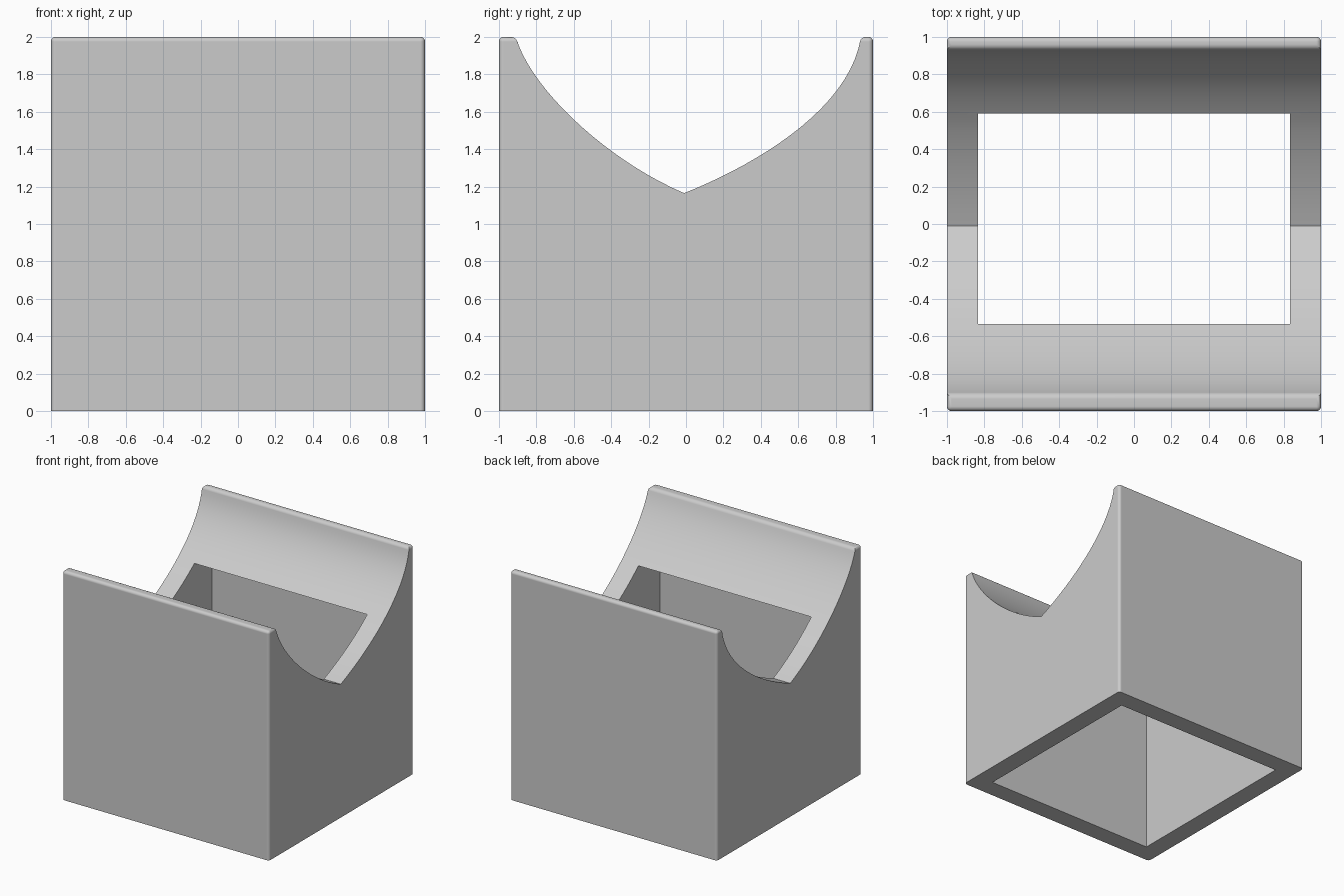
import bpy
import bmesh
from mathutils import Vector
from mathutils.geometry import interpolate_bezier

default = bpy.data.objects.get("Cube")
if default:
    bpy.data.objects.remove(default, do_unlink=True)

# Plain grey material
grey = bpy.data.materials.new("light grey")
grey.use_nodes = True
colour = (0.6, 0.6, 0.6, 1)
grey.diffuse_color = colour
grey.node_tree.nodes["Principled BSDF"].inputs["Base Color"].default_value = colour


def arc(*points, count=20):
    """Points of a cubic curve in the side (y, z) plane."""
    return interpolate_bezier(*[Vector((0, y, z)) for y, z in points], count)


def mesh_object(name, bm):
    mesh = bpy.data.meshes.new(name)
    bm.to_mesh(mesh)
    bm.free()
    mesh.materials.append(grey)
    obj = bpy.data.objects.new(name, mesh)
    bpy.context.collection.objects.link(obj)
    return obj


# Block with a pointed cradle in its top: side profile extruded across x
front_curve = arc((-0.91, 2), (-0.83, 1.72), (-0.42, 1.34), (-0.01, 1.165))
back_curve = arc((-0.01, 1.165), (0.38, 1.32), (0.88, 1.62), (0.935, 2))
corners = [Vector((0, y, z)) for y, z in ((1, 2), (1, 0), (-1, 0), (-1, 2))]
profile = front_curve + back_curve[1:] + corners

bm = bmesh.new()
side = bm.faces.new([bm.verts.new(p - Vector((1, 0, 0))) for p in profile])
grown = bmesh.ops.extrude_face_region(bm, geom=[side])
bmesh.ops.translate(bm, vec=(2, 0, 0),
                    verts=[g for g in grown["geom"] if isinstance(g, bmesh.types.BMVert)])
bmesh.ops.recalc_face_normals(bm, faces=bm.faces)


# Round the rims and the upright corners
def is_rounded(edge):
    a, b = (v.co for v in edge.verts)
    on_rim = min(a.z, b.z) > 1.999
    upright = abs(a.z - b.z) > 1.9
    return on_rim or upright


bmesh.ops.bevel(bm, geom=[e for e in bm.edges if is_rounded(e)], offset=0.025,
                segments=4, profile=0.5, affect="EDGES", clamp_overlap=True)
block = mesh_object("cradle_block", bm)

# Square cavity, open below and breaking through the cradle
bm = bmesh.new()
bmesh.ops.create_cube(bm, size=1)
bmesh.ops.scale(bm, vec=(1.67, 1.67, 2), verts=bm.verts)
bmesh.ops.translate(bm, vec=(0, 0, 0.5), verts=bm.verts)
cutter = mesh_object("cavity_cutter", bm)
cutter.hide_render = True

bpy.ops.object.select_all(action="DESELECT")
block.select_set(True)
bpy.context.view_layer.objects.active = block
cut = block.modifiers.new("cavity", "BOOLEAN")
cut.operation = "DIFFERENCE"
cut.solver = "EXACT"
cut.object = cutter
bpy.ops.object.modifier_apply(modifier=cut.name)
bpy.data.objects.remove(cutter, do_unlink=True)

# Smooth curves and rims with crisp corners
bpy.ops.object.shade_smooth_by_angle(angle=0.52)
weighted = block.modifiers.new("flat_faces", "WEIGHTED_NORMAL")
weighted.keep_sharp = True
